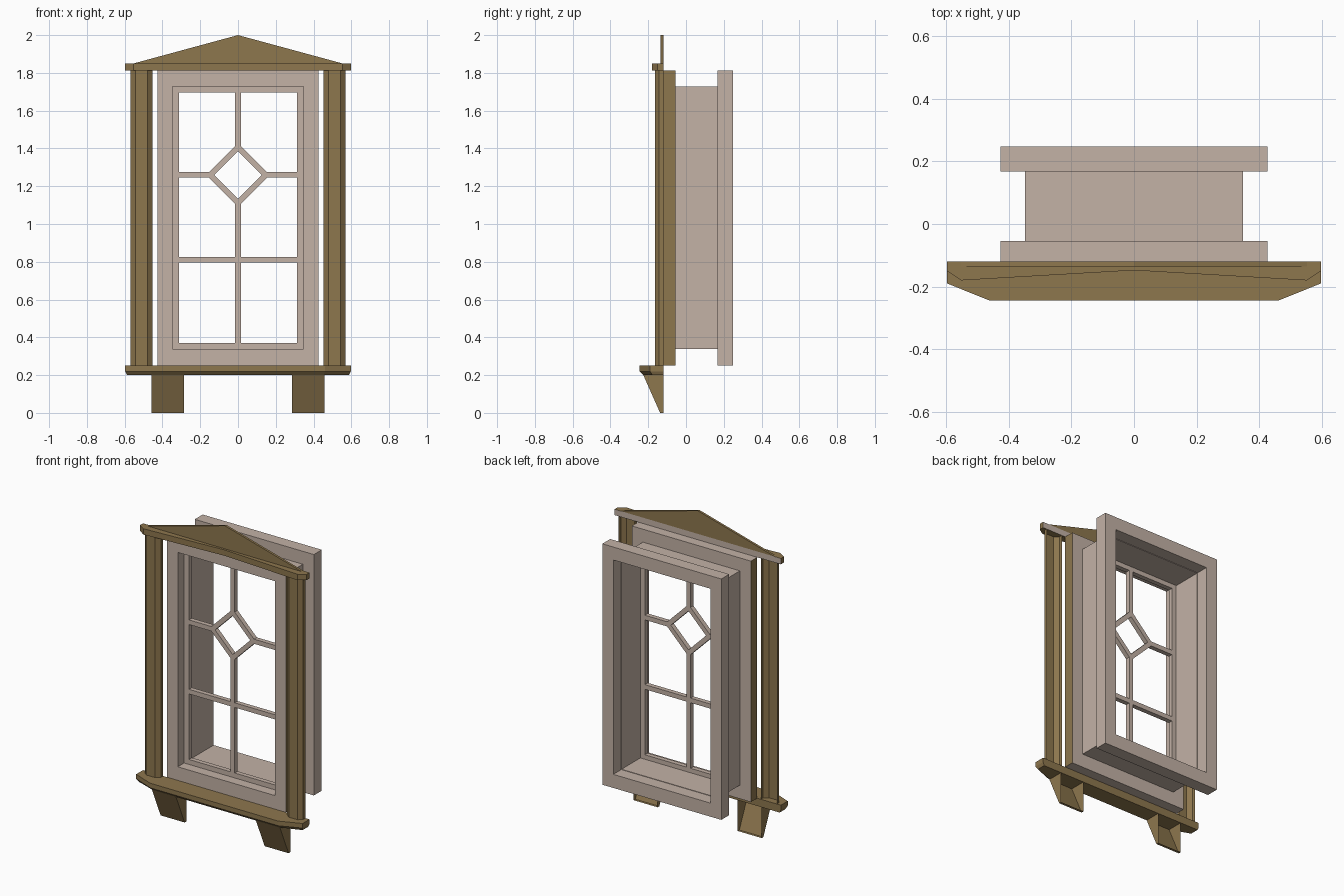
import bpy, bmesh
from mathutils import Vector

if "Cube" in bpy.data.objects:
    bpy.data.objects.remove(bpy.data.objects["Cube"])


def material(name, rgb):
    m = bpy.data.materials.new(name)
    m.diffuse_color = (*rgb, 1)
    m.use_nodes = True
    m.node_tree.nodes["Principled BSDF"].inputs["Base Color"].default_value = m.diffuse_color
    return m


PINK = material("pale_stone_paint", (0.546, 0.445, 0.381))
WOOD = material("brown_wood", (0.27, 0.184, 0.076))
BACK = -0.12  # wall plane behind the outer trim


def finish(name, bm, mats, rule=None, open_back=False):
    """Turn a bmesh into an object; rule(normal) picks the second material."""
    bmesh.ops.recalc_face_normals(bm, faces=bm.faces)
    bm.normal_update()
    if rule:
        for f in bm.faces:
            f.material_index = 1 if rule(f.normal, f.calc_center_median()) else 0
    if open_back:
        gone = [f for f in bm.faces if all(abs(v.co.y - BACK) < 1e-4 for v in f.verts)]
        bmesh.ops.delete(bm, geom=gone, context='FACES')
    me = bpy.data.meshes.new(name)
    bm.to_mesh(me)
    bm.free()
    for m in mats:
        me.materials.append(m)
    ob = bpy.data.objects.new(name, me)
    bpy.context.collection.objects.link(ob)
    return ob


def loft(name, loops, mats, **kw):
    """Skin a stack of matching 3D outlines and cap both ends."""
    bm = bmesh.new()
    rows = [[bm.verts.new(p) for p in loop] for loop in loops]
    n = len(rows[0])
    for a, b in zip(rows, rows[1:]):
        for i in range(n):
            bm.faces.new((a[i], a[(i + 1) % n], b[(i + 1) % n], b[i]))
    bm.faces.new(rows[0])
    bm.faces.new(rows[-1])
    return finish(name, bm, mats, **kw)


def ring(name, outer, inner, y0, y1, mats, **kw):
    """Frame with an opening; outlines are given in (x, z)."""
    bm = bmesh.new()
    rows = [[bm.verts.new((x, y, z)) for x, z in pts]
            for pts, y in ((outer, y0), (outer, y1), (inner, y1), (inner, y0))]
    n = len(outer)
    for k in range(4):
        a, b = rows[k], rows[(k + 1) % 4]
        for i in range(n):
            bm.faces.new((a[i], a[(i + 1) % n], b[(i + 1) % n], b[i]))
    return finish(name, bm, mats, **kw)


def rect(w, z0, z1):
    return [(-w, z0), (w, z0), (w, z1), (-w, z1)]


def box(name, x0, x1, y0, y1, z0, z1, mats):
    loops = [[(x0, y0, z), (x1, y0, z), (x1, y1, z), (x0, y1, z)] for z in (z0, z1)]
    return loft(name, loops, mats)


def mirrored(half):
    """Complete a right-hand (x, y) outline across x = 0."""
    return half + [(-x, y) for x, y in reversed(half) if x > 0]


# Window frames: front casing (wooden outer sides), thin sleeve, back casing
outer, opening = rect(0.427, 0.25, 1.812), rect(0.348, 0.338, 1.728)
ring("front_casing", outer, opening, BACK, -0.055, [PINK, WOOD],
     rule=lambda n, c: abs(n.x) > 0.9 and abs(c.x) > 0.4)
ring("sleeve", opening, rect(0.345, 0.341, 1.725), -0.055, 0.167, [PINK])
ring("back_casing", outer, opening, 0.167, 0.248, [PINK])

# Sash and glazing bars around a diamond
SY0, SY1 = -0.055, -0.025
ring("sash", rect(0.345, 0.341, 1.725), rect(0.313, 0.37, 1.695), SY0, SY1, [PINK])
CZ, B = 1.26, 0.015


def diamond(r):
    return [(r, CZ), (0, CZ + r), (-r, CZ), (0, CZ - r)]


ring("diamond_bars", diamond(0.168), diamond(0.126), SY0, SY1, [PINK])
box("upper_vertical_bar", -B, B, SY0, SY1, CZ + 0.145, 1.695, [PINK])
box("lower_vertical_bar", -B, B, SY0, SY1, 0.37, CZ - 0.145, [PINK])
box("cross_bar", -0.313, 0.313, SY0, SY1, 0.81 - B, 0.81 + B, [PINK])
for s, side in ((-1, "left"), (1, "right")):
    x0, x1 = sorted((s * 0.145, s * 0.313))
    box(side + "_diamond_bar", x0, x1, SY0, SY1, CZ - B, CZ + B, [PINK])

    # Pilasters: chamfered shells open to the wall
    prof = [(0.453, BACK), (0.453, -0.143), (0.48, -0.165),
            (0.543, -0.165), (0.568, -0.143), (0.568, BACK)]
    loft(side + "_pilaster", [[(s * x, y, z) for x, y in prof] for z in (0.25, 1.812)],
         [WOOD], open_back=True)

    # Wedge brackets under the sill, open to the wall
    prof = [(BACK, 0.2), (-0.226, 0.2), (-0.137, 0.0), (BACK, 0.0)]
    loft(side + "_bracket", [[(s * x, y, z) for y, z in prof] for x in (0.287, 0.459)],
         [WOOD], open_back=True)

# Sill with clipped corners and an undercut lower edge
top = mirrored([(0.597, BACK), (0.597, -0.19), (0.46, -0.245)])
low = mirrored([(0.588, BACK), (0.588, -0.178), (0.452, -0.226)])
loft("sill", [[(x, y, z) for x, y in pts] for pts, z in ((low, 0.2), (top, 0.22), (top, 0.25))],
     [WOOD])

# Cornice with clipped corners and a slightly concave front, pale at the back
pts = mirrored([(0.597, BACK), (0.597, -0.15), (0.552, -0.18), (0, -0.148)])
loft("cornice", [[(x, y, z) for x, y in pts] for z in (1.812, 1.85)], [WOOD, PINK],
     rule=lambda n, c: n.y > 0.9)

# Triangular pediment
loft("pediment", [[(-0.553, y, 1.85), (0.553, y, 1.85), (0, y, 2.0)] for y in (-0.135, BACK)],
     [WOOD])
